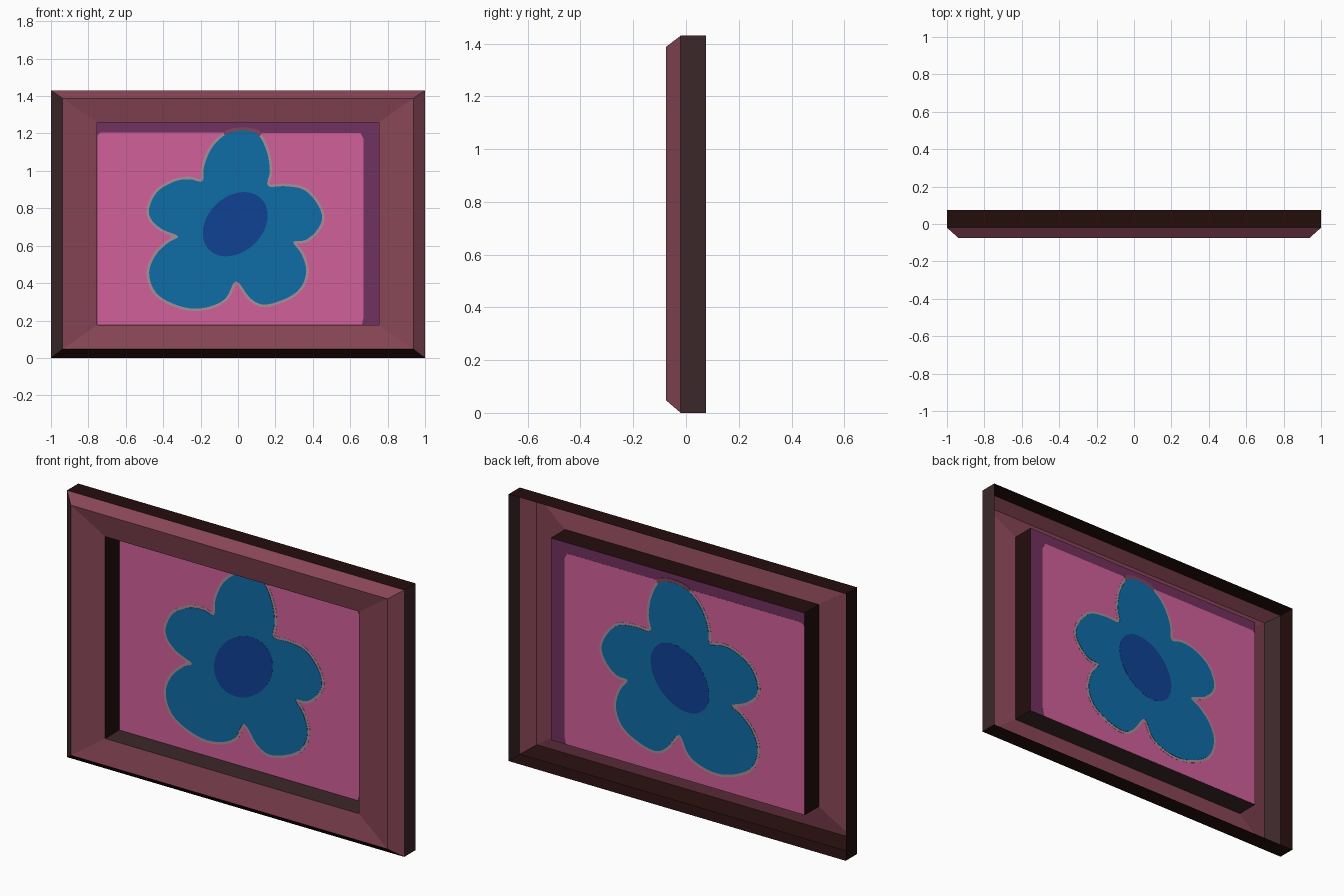
import bpy, bmesh, math
from mathutils import Vector

if "Cube" in bpy.data.objects:
    bpy.data.objects.remove(bpy.data.objects["Cube"])


def material(name, hexcol):
    lin = []
    for i in (0, 2, 4):
        c = int(hexcol[i:i + 2], 16) / 255
        lin.append(c / 12.92 if c <= 0.04045 else ((c + 0.055) / 1.055) ** 2.4)
    m = bpy.data.materials.new(name)
    m.diffuse_color = (*lin, 1)
    m.use_nodes = True
    m.node_tree.nodes["Principled BSDF"].inputs["Base Color"].default_value = m.diffuse_color
    return m


maroon = material("maroon", "884656")
brown = material("dark_brown", "3C272A")
black = material("black_brown", "240D0C")
pink = material("pink", "D1609A")
purple = material("purple", "723160")
blue = material("blue", "0F6CA6")
navy = material("navy", "104295")
grey = material("pinkish_grey", "A88E98")
rust = material("rust", "80465A")


def add_object(name, bm, mats):
    me = bpy.data.meshes.new(name)
    bm.to_mesh(me)
    bm.free()
    for m in mats:
        me.materials.append(m)
    ob = bpy.data.objects.new(name, me)
    bpy.context.collection.objects.link(ob)
    return ob


# Frame: open sheet lofted through rectangles (half width, bottom, top, y)
RINGS = [(1.0, 0.0, 1.43, 0.075),
         (1.0, 0.0, 1.43, -0.02),
         (0.938, 0.047, 1.388, -0.075),
         (0.753, 0.177, 1.26, -0.05),
         (0.753, 0.177, 1.26, 0.07)]
# material per band for the bottom, right, top and left sides
M, A, B = 0, 1, 2
BANDS = [(B, A, B, B), (B, M, M, A), (M, M, M, M), (A, B, B, B)]

bm = bmesh.new()
loops = [[bm.verts.new(p) for p in ((-w, y, lo), (w, y, lo), (w, y, hi), (-w, y, hi))]
         for w, lo, hi, y in RINGS]
for a, b, mats in zip(loops, loops[1:], BANDS):
    for i in range(4):
        j = (i + 1) % 4
        f = bm.faces.new((a[j], a[i], b[i], b[j]))
        f.material_index = mats[i]
bmesh.ops.recalc_face_normals(bm, faces=bm.faces)
bm.normal_update()
if next(f for f in bm.faces if abs(f.calc_center_median().y + 0.0625) < 0.005).normal.y > 0:
    bmesh.ops.reverse_faces(bm, faces=bm.faces)
add_object("frame", bm, (maroon, brown, black))


PIC_Y = 0.07


def plate(name, pts, mat, layer):
    """Thin plate through the picture plane, so it shows from both sides."""
    bm = bmesh.new()
    t = 0.0008 * layer
    if layer == 0:
        bm.faces.new([bm.verts.new((x, PIC_Y, z)) for x, z in pts])
    else:
        front = [bm.verts.new((x, PIC_Y - t, z)) for x, z in pts]
        back = [bm.verts.new((x, PIC_Y + t, z)) for x, z in pts]
        bm.faces.new(front)
        bm.faces.new(back[::-1])
        n = len(pts)
        for i in range(n):
            j = (i + 1) % n
            bm.faces.new((front[j], front[i], back[i], back[j]))
        bmesh.ops.recalc_face_normals(bm, faces=bm.faces)
    bmesh.ops.triangulate(bm, faces=[f for f in bm.faces if len(f.verts) > 4])
    return add_object(name, bm, (mat,))


def smooth_loop(pts, steps=4):
    """Closed Catmull-Rom curve through the points."""
    v = [Vector(p) for p in pts]
    n = len(v)
    out = []
    for i in range(n):
        a, b, c, d = v[i - 1], v[i], v[(i + 1) % n], v[(i + 2) % n]
        for s in range(steps):
            t = s / steps
            out.append(0.5 * (2 * b + (c - a) * t + (2 * a - 5 * b + 4 * c - d) * t * t
                              + (3 * b - a - 3 * c + d) * t ** 3))
    return out


def grow(pts, d):
    """Offset a clockwise loop outwards."""
    n = len(pts)
    out = []
    for i in range(n):
        t = (pts[(i + 1) % n] - pts[i - 1]).normalized()
        out.append(pts[i] + Vector((-t.y, t.x)) * d)
    return out


def ellipse(cx, cz, a, b, tilt=0, n=40):
    c, s = math.cos(tilt), math.sin(tilt)
    ang = [2 * math.pi * i / n for i in range(n)]
    return [(cx + a * math.cos(u) * c - b * math.sin(u) * s,
             cz + a * math.cos(u) * s + b * math.sin(u) * c) for u in ang]


# Canvas: purple sheet with the pink field over it
plate("canvas", [(-0.753, 0.177), (0.753, 0.177), (0.753, 1.26), (-0.753, 1.26)], purple, 0)
plate("pink_field", [(-0.752, 0.178), (0.662, 0.178), (0.672, 0.22), (0.672, 1.17),
                     (0.655, 1.203), (-0.735, 1.205), (-0.752, 1.19)], pink, 1)

# Flower silhouette, clockwise from the top petal
PETALS = [(0.04, 1.215), (0.11, 1.19), (0.155, 1.10), (0.17, 1.0), (0.16, 0.92),
          (0.25, 0.918), (0.35, 0.90), (0.42, 0.83), (0.45, 0.75), (0.42, 0.68),
          (0.36, 0.63), (0.295, 0.62), (0.34, 0.555), (0.365, 0.46), (0.33, 0.37),
          (0.25, 0.315), (0.14, 0.285), (0.065, 0.32), (-0.01, 0.41), (-0.065, 0.32),
          (-0.15, 0.275), (-0.26, 0.265), (-0.38, 0.305), (-0.45, 0.365),
          (-0.475, 0.46), (-0.44, 0.55), (-0.375, 0.615), (-0.32, 0.65),
          (-0.40, 0.685), (-0.46, 0.735), (-0.475, 0.80), (-0.43, 0.89),
          (-0.335, 0.945), (-0.255, 0.955), (-0.19, 0.945), (-0.18, 1.03),
          (-0.135, 1.13), (-0.055, 1.20)]
petals = smooth_loop(PETALS)
plate("flower_outline", grow(petals, 0.014), grey, 2)
plate("flower_top_smudge", ellipse(0.025, 1.2, 0.1, 0.032), rust, 3)
plate("flower_petals", petals, blue, 4)
plate("flower_centre", ellipse(-0.015, 0.715, 0.195, 0.147, math.radians(44)), navy, 5)
